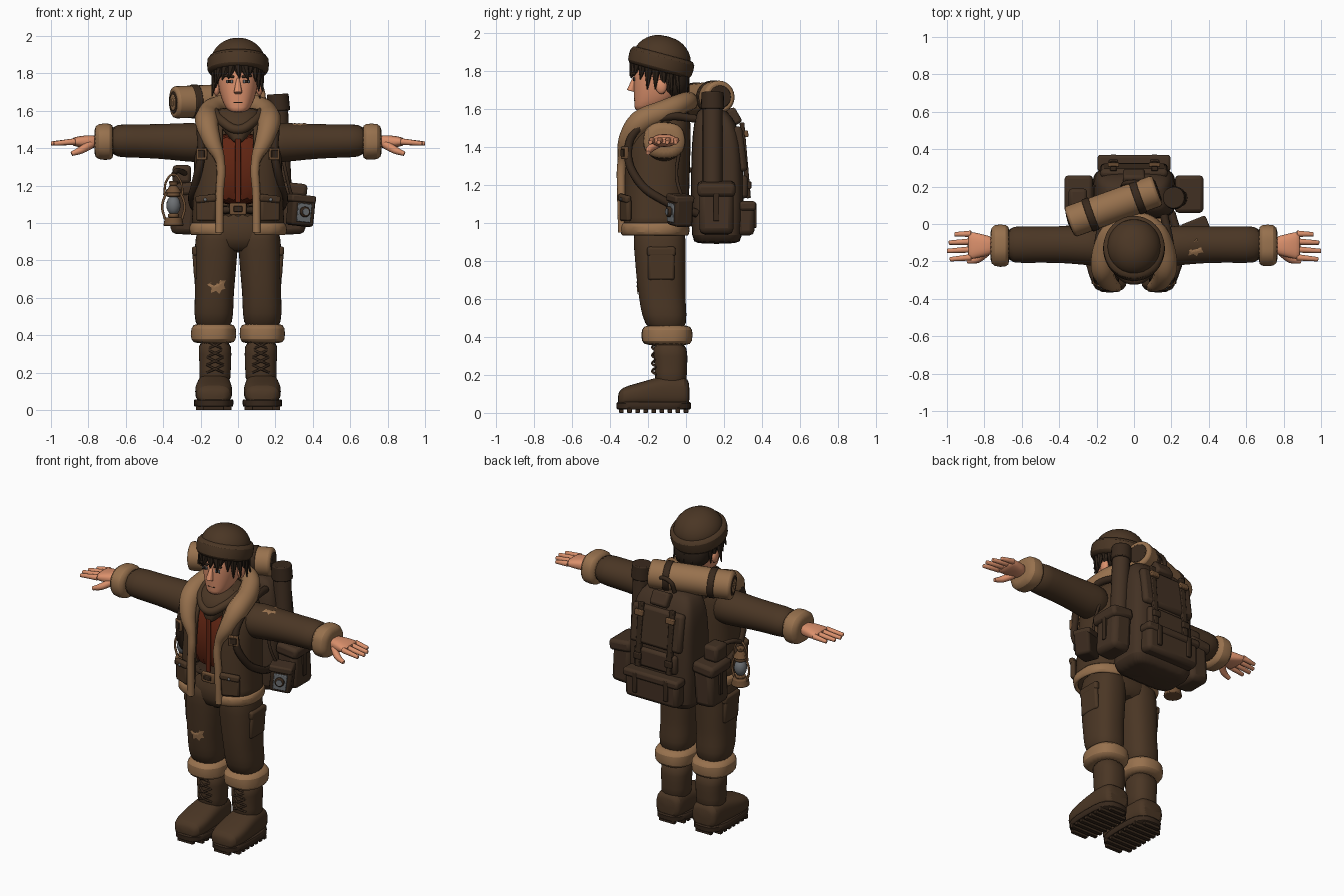
import bpy, bmesh, math, random
from mathutils import Vector

random.seed(4)
cube = bpy.data.objects.get("Cube")
if cube:
    bpy.data.objects.remove(cube, do_unlink=True)


def material(name, *rgb):
    m = bpy.data.materials.new(name)
    m.use_nodes = True
    m.diffuse_color = (*rgb, 1)
    m.node_tree.nodes["Principled BSDF"].inputs["Base Color"].default_value = (*rgb, 1)
    return m


cloth = material("brown cloth", .069, .037, .018)
canvas = material("pack canvas", .056, .031, .017)
leather = material("dark leather", .04, .022, .012)
fleece = material("tan fleece", .31, .165, .075)
skin = material("skin", .71, .28, .15)
red = material("red shirt", .12, .018, .006)
hair = material("dark hair", .025, .015, .009)
bronze = material("bronze", .16, .08, .035)
steel = material("grey metal", .15, .16, .17)
made = []


def finish(name, bm, mat, smooth=0, bevel=0):
    bmesh.ops.recalc_face_normals(bm, faces=bm.faces)
    mesh = bpy.data.meshes.new(name)
    bm.to_mesh(mesh)
    bm.free()
    mesh.materials.append(mat)
    ob = bpy.data.objects.new(name, mesh)
    bpy.context.collection.objects.link(ob)
    made.append(ob)
    if bevel:
        mod = ob.modifiers.new("soft edges", "BEVEL")
        mod.width, mod.segments = bevel, 2
    if smooth:
        ob.modifiers.new("smooth", "SUBSURF").levels = smooth
        ob.modifiers["smooth"].render_levels = smooth
    return ob


def loft(name, rings, mat, axis="z", e=2.4, n=24, gap=0, lumps=0, smooth=1):
    """Skin superellipse rings (position, centre a, centre b, radius a, radius b) along an axis."""
    bm, loops = bmesh.new(), []
    for t, a, b, ra, rb in rings:
        start = math.asin((gap / ra) ** (e / 2)) if gap else 0
        loop = []
        for i in range(n + 1 if gap else n):
            ang = start + (math.tau - 2 * start) * i / n
            s, c = math.sin(ang), math.cos(ang)
            k = 1 + random.uniform(-lumps, lumps)
            u = a + k * ra * math.copysign(abs(s) ** (2 / e), s)
            v = b - k * rb * math.copysign(abs(c) ** (2 / e), c)
            loop.append(bm.verts.new({"z": (u, v, t), "x": (t, u, v), "y": (u, t, v)}[axis]))
        loops.append(loop)
    for low, high in zip(loops, loops[1:]):
        for i in range(n):
            j = (i + 1) % len(low)
            bm.faces.new((low[i], low[j], high[j], high[i]))
    if not gap:
        bm.faces.new(loops[0])
        bm.faces.new(loops[-1])
    ob = finish(name, bm, mat, smooth)
    if gap:
        mod = ob.modifiers.new("thickness", "SOLIDIFY")
        mod.thickness = .02
    return ob


def box(name, loc, size, mat, rot=(0, 0, 0), bevel=.012):
    bm = bmesh.new()
    bmesh.ops.create_cube(bm, size=1)
    bmesh.ops.scale(bm, vec=size, verts=bm.verts)
    ob = finish(name, bm, mat, bevel=min(bevel, min(size) * .4))
    ob.location, ob.rotation_euler = loc, [math.radians(r) for r in rot]
    return ob


def rod(name, start, end, r, mat, r2=None, sides=20, bevel=.006):
    a, b = Vector(start), Vector(end)
    bm = bmesh.new()
    bmesh.ops.create_cone(bm, cap_ends=True, segments=sides, radius1=r,
                          radius2=r if r2 is None else r2, depth=(b - a).length)
    ob = finish(name, bm, mat, bevel=bevel)
    ob.location = (a + b) / 2
    ob.rotation_mode = "QUATERNION"
    ob.rotation_quaternion = (b - a).to_track_quat("Z", "Y")
    return ob


def ball(name, loc, size, mat):
    bm = bmesh.new()
    bmesh.ops.create_uvsphere(bm, u_segments=16, v_segments=10, radius=1)
    bmesh.ops.scale(bm, vec=size, verts=bm.verts)
    ob = finish(name, bm, mat)
    ob.location = loc
    return ob


def cord(name, points, r, mat):
    """Round cord through points; an optional fourth value scales its radius."""
    curve = bpy.data.curves.new(name, "CURVE")
    curve.dimensions, curve.bevel_depth, curve.bevel_resolution = "3D", r, 3
    curve.resolution_u, curve.use_fill_caps = 6, True
    line = curve.splines.new("BEZIER")
    line.bezier_points.add(len(points) - 1)
    for knot, p in zip(line.bezier_points, points):
        knot.co = p[:3]
        knot.radius = p[3] if len(p) > 3 else 1
        knot.handle_left_type = knot.handle_right_type = "AUTO"
    curve.materials.append(mat)
    ob = bpy.data.objects.new(name, curve)
    bpy.context.collection.objects.link(ob)
    made.append(ob)
    return ob


def patch(name, loc, target, rot):
    """Ragged star of fabric hugging a limb."""
    bm = bmesh.new()
    hub = bm.verts.new((0, 0, 0))
    rim = []
    for i in range(14):
        r = (.053 if i % 2 else .033) + random.uniform(-.004, .004)
        rim.append(bm.verts.new((r * math.cos(math.tau * i / 14), r * math.sin(math.tau * i / 14), 0)))
    for i in range(14):
        bm.faces.new((hub, rim[i], rim[(i + 1) % 14]))
    bmesh.ops.subdivide_edges(bm, edges=bm.edges, cuts=2, use_grid_fill=True)
    ob = finish(name, bm, fleece)
    ob.location, ob.rotation_euler = loc, (math.radians(rot), 0, 0)
    mod = ob.modifiers.new("hug", "SHRINKWRAP")
    mod.target, mod.offset = target, .005


# Torso: hips, belt, shirt, open jacket with fleece edging
loft("hips", [(.84, 0, -.13, .16, .11), (.9, 0, -.14, .22, .14), (1.08, 0, -.145, .2, .13)], cloth)
loft("belt", [(1.04, 0, -.15, .205, .145), (1.1, 0, -.15, .205, .145)], leather)
box("belt_buckle", (0, -.3, 1.075), (.09, .02, .065), bronze)
box("buckle_centre", (0, -.309, 1.075), (.05, .012, .03), leather)
loft("shirt", [(1.08, 0, -.15, .2, .14), (1.3, 0, -.15, .2, .15), (1.5, 0, -.14, .17, .13)], red)
box("shirt_placket", (0, -.3, 1.28), (.03, .012, .34), red)
loft("jacket", [(.96, 0, -.165, .25, .175), (1.1, 0, -.16, .242, .175), (1.25, 0, -.155, .235, .175),
                (1.42, 0, -.145, .235, .17), (1.51, 0, -.13, .21, .155), (1.57, 0, -.11, .15, .13),
                (1.61, 0, -.1, .11, .1)], cloth, e=2.6, n=36, gap=.085)
loft("jacket_hem", [(.935, 0, -.165, .25, .175), (.95, 0, -.165, .262, .185), (.985, 0, -.165, .262, .185),
                    (1, 0, -.165, .25, .175)], fleece, e=2.6, n=40, gap=.085, lumps=.012)
side = [(.1, -.335, .95, .4), (.098, -.34, 1.15, .4), (.095, -.335, 1.33, .45), (.14, -.305, 1.44, .9),
        (.165, -.24, 1.53, 1.15), (.155, -.12, 1.585, 1.1), (.1, -.02, 1.63, .95)]
cord("fleece_collar", side + [(0, .015, 1.64, .9)] + [(-p[0], *p[1:]) for p in reversed(side)], .056, fleece)
loft("scarf", [(1.42, 0, -.29, .015, .015), (1.5, 0, -.21, .085, .1), (1.55, 0, -.17, .12, .13),
               (1.59, 0, -.14, .125, .12), (1.62, 0, -.12, .105, .1)], cloth)
cord("scarf_fold", [(-.13, -.14, 1.6), (-.08, -.26, 1.54), (0, -.3, 1.5), (.08, -.26, 1.54), (.13, -.14, 1.6)], .025, cloth)

# Head and face
loft("head", [(1.59, 0, -.225, .04, .045), (1.615, 0, -.19, .068, .082), (1.67, 0, -.155, .092, .12),
              (1.73, 0, -.145, .106, .132), (1.8, 0, -.14, .112, .136), (1.88, 0, -.14, .105, .125)], skin)
rod("nose", (0, -.268, 1.775), (0, -.29, 1.695), .008, skin, .024, 8)
box("mouth", (0, -.269, 1.645), (.05, .008, .006), leather)
for s in (1, -1):
    ball("ear", (s * .115, -.13, 1.72), (.018, .03, .04), skin)
    box("eye", (s * .045, -.272, 1.757), (.036, .009, .018), steel)
    box("pupil", (s * .045, -.276, 1.757), (.016, .006, .018), hair)
    box("eyebrow", (s * .047, -.274, 1.785), (.055, .016, .014), hair, (0, s * -8, 0))
loft("back_hair", [(1.66, 0, -.06, .085, .07), (1.72, 0, -.07, .115, .09), (1.85, 0, -.08, .125, .1)], hair)
for i in range(22):
    ang = math.tau * i / 22
    x, y, front = math.sin(ang), -math.cos(ang), math.cos(ang)
    tip = 1.68 + .1 * max(front, 0) + random.uniform(-.02, .02)
    rod("hair_tuft", (x * .115, -.14 + y * .13, 1.84),
        (x * .135 + random.uniform(-.02, .02), -.14 + y * .155, tip), .03, hair, .003, 7, 0)

# Knitted hat, tipped back
hat = [loft("hat_dome", [(-.02, 0, 0, .15, .16), (.04, 0, 0, .148, .156), (.085, 0, 0, .125, .132),
                         (.12, 0, 0, .085, .09), (.138, 0, 0, .035, .04)], cloth, e=2),
       loft("hat_cuff", [(-.055, 0, 0, .15, .16), (-.045, 0, 0, .166, .176), (.035, 0, 0, .17, .18),
                         (.05, 0, 0, .145, .155)], cloth, e=2)]
for ob in hat:
    ob.location, ob.rotation_euler = (0, -.13, 1.85), (math.radians(-15), 0, 0)

for s in (1, -1):
    # Arms and hands
    sleeve = loft("sleeve", [(s * .14, -.12, 1.43, .11, .1), (s * .24, -.115, 1.43, .108, .108),
                             (s * .35, -.11, 1.435, .1, .097), (s * .5, -.11, 1.438, .097, .09),
                             (s * .6, -.11, 1.44, .1, .09), (s * .69, -.11, 1.44, .096, .085)], cloth, "x", 2)
    loft("sleeve_cuff", [(s * .665, -.115, 1.435, .09, .08), (s * .675, -.115, 1.435, .115, .1),
                         (s * .755, -.115, 1.435, .115, .1), (s * .77, -.115, 1.435, .08, .07)],
         fleece, "x", 2.3, lumps=.03)
    loft("palm", [(s * .74, -.115, 1.435, .045, .035), (s * .81, -.115, 1.435, .06, .036),
                  (s * .87, -.115, 1.435, .075, .026), (s * .89, -.115, 1.435, .07, .018)], skin, "x", 2.6)
    for i, reach in enumerate((.96, .99, 1, .985)):
        y = -.052 - .042 * i
        rod("finger", (s * .87, y, 1.436), (s * reach, y * 1.06, 1.425), .018, skin, .012, 10)
    cord("thumb", [(s * .79, -.15, 1.42, 1.2), (s * .84, -.19, 1.39), (s * .89, -.2, 1.37, .6)], .02, skin)
    # Trousers
    leg = loft("trouser_leg", [(.42, s * .13, -.1, .095, .1), (.52, s * .13, -.115, .106, .12),
                               (.6, s * .127, -.125, .104, .122), (.67, s * .125, -.13, .107, .128),
                               (.8, s * .12, -.135, .115, .134), (.92, s * .115, -.14, .115, .14),
                               (1, s * .11, -.14, .1, .13)], cloth)
    box("cargo_pocket", (s * .225, -.13, .78), (.03, .14, .16), cloth, (0, s * 4, 0))
    box("cargo_flap", (s * .228, -.13, .85), (.036, .15, .05), cloth, (0, s * 4, 0))
    # Boots
    loft("boot_fleece", [(.355, s * .13, -.1, .1, .11), (.37, s * .13, -.1, .122, .136),
                         (.445, s * .13, -.1, .124, .138), (.465, s * .13, -.1, .1, .11)], fleece, lumps=.025)
    loft("boot_shaft", [(.12, s * .125, -.08, .088, .085), (.22, s * .122, -.08, .083, .085),
                        (.3, s * .122, -.08, .088, .09), (.38, s * .125, -.09, .09, .092)], cloth)
    loft("boot_foot", [(-.36, s * .13, .07, .06, .03), (-.34, s * .13, .085, .09, .05),
                       (-.26, s * .13, .095, .102, .06), (-.18, s * .13, .105, .098, .075),
                       (-.08, s * .128, .115, .09, .09), (0, s * .128, .11, .088, .08),
                       (.02, s * .128, .1, .07, .06)], cloth, "y", 2.8)
    loft("boot_sole", [(.018, s * .13, -.17, .1, .19), (.022, s * .13, -.17, .104, .195),
                       (.05, s * .13, -.17, .106, .197), (.058, s * .13, -.17, .1, .19)], leather, e=3, smooth=0)
    for i in range(9):
        w = .11 if i in (0, 8) else .19
        box("tread", (s * .13, -.34 + .0425 * i, .013), (w, .024, .026), leather, bevel=.003)
    for i in range(4):
        z = .2 + .042 * i
        for d in (1, -1):
            cord("boot_lace", [(s * .122 - d * .045, -.155, z), (s * .122, -.178, z + .02),
                               (s * .122 + d * .045, -.155, z + .042)], .006, leather)
    # Jacket pockets and pack straps
    box("jacket_pocket", (s * .17, -.318, 1.07), (.11, .03, .12), cloth, (0, 0, s * 22))
    box("pocket_flap", (s * .17, -.324, 1.13), (.12, .034, .04), cloth, (0, s * 6, s * 22))
    ball("pocket_stud", (s * .175, -.343, 1.125), (.009, .006, .009), steel)
    cord("shoulder_strap", [(s * .16, .05, 1.55), (s * .19, -.1, 1.56), (s * .2, -.25, 1.5), (s * .195, -.305, 1.38),
                            (s * .225, -.25, 1.22), (s * .245, -.12, 1.12), (s * .2, .06, 1.05)], .022, leather)
    box("strap_buckle", (s * .193, -.322, 1.37), (.06, .02, .065), bronze, (0, 0, s * 25), .005)
    box("buckle_inset", (s * .196, -.332, 1.37), (.04, .01, .04), leather, (0, 0, s * 25), .003)
    if s < 0:
        patch("thigh_patch", (s * .11, -.255, .67), leg, 90)
    else:
        patch("sleeve_patch", (s * .325, -.13, 1.53), sleeve, 0)

# Backpack
loft("pack_body", [(.89, 0, .16, .19, .11), (.91, 0, .165, .22, .135), (1.1, 0, .165, .225, .14),
                   (1.35, 0, .165, .22, .138), (1.48, 0, .16, .21, .125), (1.57, 0, .145, .18, .095),
                   (1.61, 0, .13, .13, .06)], canvas, e=4.5, n=32)
box("pack_flap", (0, .285, 1.39), (.36, .05, .24), canvas, (8, 0, 0), .02)
box("lower_pocket", (0, .315, 1.02), (.37, .09, .17), canvas, bevel=.025)
box("lower_pocket_flap", (0, .325, 1.09), (.39, .09, .05), canvas, bevel=.015)
box("middle_pouch", (0, .3, 1.19), (.3, .05, .12), canvas, bevel=.018)
box("top_pouch", (0, .25, 1.56), (.12, .06, .09), canvas, (30, 0, 0), .015)
cord("carry_handle", [(-.06, .2, 1.6), (-.04, .22, 1.67), (.04, .22, 1.67), (.06, .2, 1.6)], .013, leather)
for s in (1, -1):
    box("pack_strap", (s * .11, .312, 1.33), (.035, .025, .4), leather, (5, 0, 0), .005)
    box("pack_buckle", (s * .11, .317, 1.47), (.06, .022, .035), bronze, (8, 0, 0), .005)
    box("strap_clip", (s * .11, .334, 1.2), (.05, .02, .04), leather, bevel=.005)
    box("pocket_strap", (s * .11, .362, 1.04), (.03, .02, .13), leather, bevel=.005)
    box("side_pocket", (s * .29, .16, 1.07), (.13, .18, .26), canvas, (0, s * -3, 0), .03)
    box("side_pocket_flap", (s * .295, .16, 1.18), (.15, .2, .07), canvas, (0, s * 6, 0), .02)
    box("side_pocket_strap", (s * .356, .16, 1.1), (.02, .03, .18), leather, bevel=.004)
rod("map_tube", (.235, .14, 1.18), (.215, .14, 1.62), .052, canvas)
rod("tube_cap", (.217, .14, 1.6), (.212, .14, 1.69), .062, leather, .058)
box("small_pouch", (-.3, .13, 1.26), (.1, .12, .1), canvas, bevel=.02)

# Bedroll across the top
a, b = Vector((-.345, .01, 1.645)), Vector((.125, .18, 1.665))
rod("bedroll", a, b, .086, fleece, sides=28, bevel=.015)
for start, end in ((.2, .28), (.74, .82)):
    rod("bedroll_strap", a.lerp(b, start), a.lerp(b, end), .091, leather, sides=28)
for start, end, r in ((-.006, .01, .06), (-.012, .01, .045), (-.018, .01, .022), (.99, 1.01, .06)):
    rod("bedroll_end", a.lerp(b, start), a.lerp(b, end), r, leather if r > .05 else fleece)

# Lantern on the right hip
x, y = -.345, -.06
for name, low, high, r, r2, mat in (("base", .985, 1.03, .055, .045, bronze), ("burner", 1.03, 1.05, .03, .03, bronze),
                                    ("collar", 1.14, 1.16, .036, .036, bronze), ("hood", 1.16, 1.2, .045, .02, bronze),
                                    ("chimney", 1.2, 1.225, .02, .025, bronze)):
    rod("lantern_" + name, (x, y, low), (x, y, high), r, mat, r2)
ball("lantern_glass", (x, y, 1.095), (.038, .038, .052), steel)
for s in (1, -1):
    cord("lantern_frame", [(x + s * .045, y, 1.02), (x + s * .06, y, 1.09), (x + s * .03, y, 1.18)], .007, bronze)
cord("lantern_handle", [(x - .05, y, 1.15), (x - .035, y, 1.23), (x, y, 1.26), (x + .035, y, 1.23), (x + .05, y, 1.15)], .006, bronze)
cord("lantern_hook", [(x, y, 1.26), (x + .02, y + .06, 1.28), (-.27, .1, 1.26)], .014, leather)

# Camera on the left hip
box("camera_case", (.335, -.03, 1.06), (.13, .1, .15), leather, (0, 6, 22), .015)
box("camera_lid", (.335, -.03, 1.13), (.14, .11, .04), canvas, (0, 6, 22), .01)
box("camera_plate", (.354, -.08, 1.055), (.08, .012, .1), steel, (0, 6, 22), .004)
rod("camera_lens", (.352, -.075, 1.06), (.362, -.1, 1.06), .028, leather)
rod("camera_glass", (.361, -.098, 1.06), (.363, -.103, 1.06), .018, steel, bevel=0)
cord("camera_strap", [(.29, -.02, 1.13), (.26, -.05, 1.25), (.23, -.03, 1.4)], .009, leather)

# Turn cords into meshes and smooth the shading
bpy.ops.object.select_all(action="DESELECT")
cords = [ob for ob in made if ob.type == "CURVE"]
for ob in cords:
    ob.select_set(True)
bpy.context.view_layer.objects.active = cords[0]
bpy.ops.object.convert(target="MESH")
for ob in made:
    ob.select_set(True)
bpy.ops.object.shade_smooth_by_angle(angle=math.radians(42))
bpy.ops.object.select_all(action="DESELECT")
